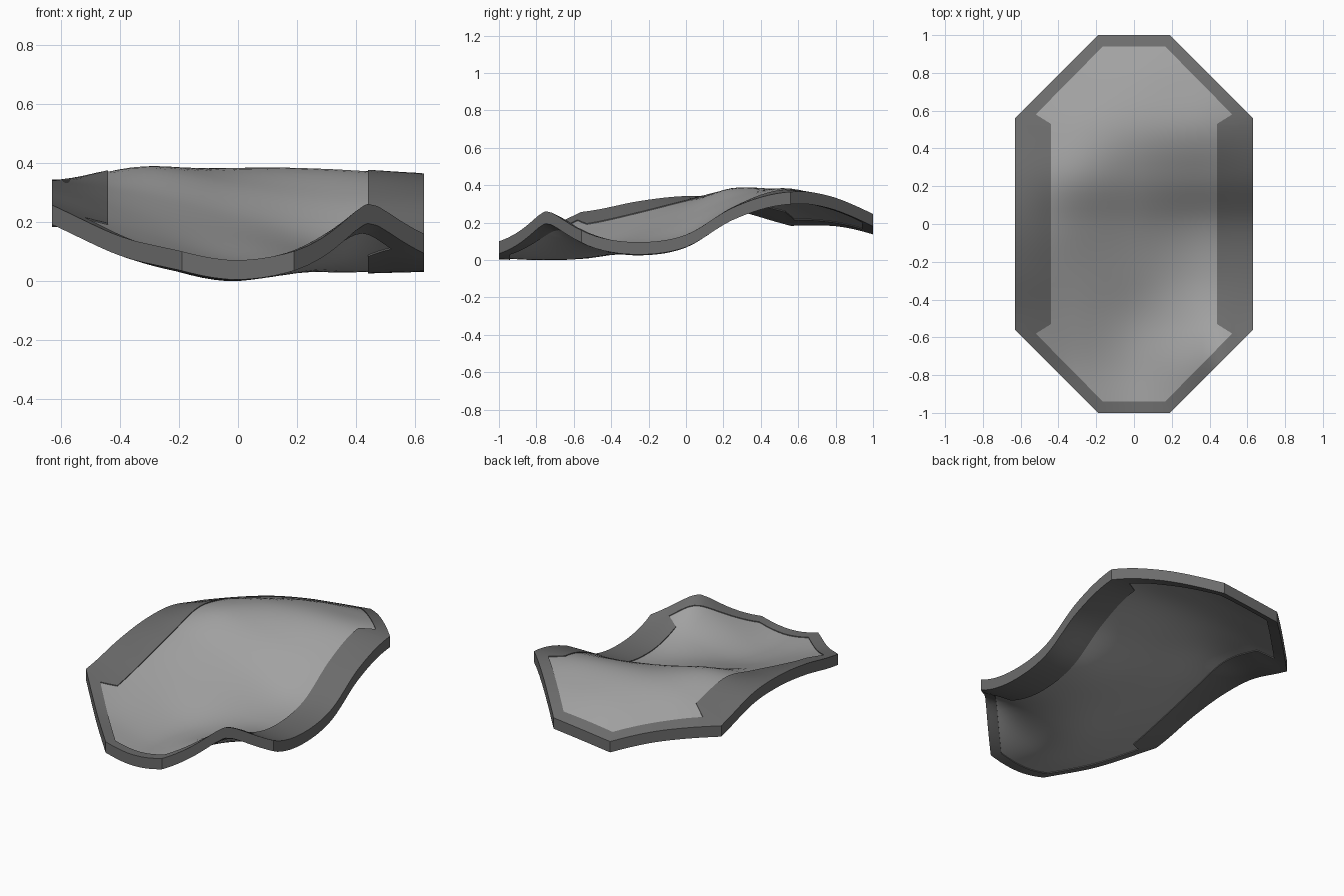
import bpy
import bmesh
import math

cube = bpy.data.objects.get("Cube")
if cube:
    bpy.data.objects.remove(cube)

# Top height of the rim in rows from front to back, columns from -x to +x
HEIGHTS = [
    [.24, .135, .07, .14, .30],
    [.24, .125, .06, .15, .255],
    [.265, .16, .075, .10, .13],
    [.315, .22, .14, .09, .095],
    [.342, .30, .22, .14, .135],
    [.332, .39, .335, .29, .28],
    [.265, .365, .388, .382, .358],
    [.20, .28, .335, .342, .355],
    [.17, .19, .225, .26, .30],
]


def spline(values, t):
    """Smooth curve through evenly spaced values."""
    last = len(values) - 1
    t = min(max(t, 0), last)
    i = min(int(t), last - 1)
    f = t - i
    b, c = values[i], values[i + 1]
    a = values[i - 1] if i else 2 * b - c
    d = values[i + 2] if i + 2 <= last else 2 * c - b
    return b + f / 2 * (c - a + f * (2*a - 5*b + 4*c - d + f * (3*(b - c) + d - a)))


def height(x, y):
    across = (x / 0.63 + 1) * 2
    base = spline([spline(row, across) for row in HEIGHTS], (y + 1) * 4)
    # Raised fold running inward from the front left slanted edge
    fold = math.hypot((x - 0.44) / 0.11, (y + 0.75) / 0.24)
    return base + 0.07 * math.exp(-fold ** 1.6)


def material(name, value):
    mat = bpy.data.materials.new(name)
    color = (value, value, value, 1)
    mat.use_nodes = True
    mat.diffuse_color = color
    mat.node_tree.nodes["Principled BSDF"].inputs["Base Color"].default_value = color
    return mat


def octagon(side, corner, end, tip):
    """Long octagon, counter-clockwise from the front right end corner."""
    q = [(tip, -end), (side, -corner), (side, corner), (tip, end)]
    return q + [(-x, -y) for x, y in q]


def wavy_slab(name, polygons, mat, top, thickness):
    """Flat outline, cut into a fine grid, thickened and bent to the wave."""
    bm = bmesh.new()
    for poly in polygons:
        bm.faces.new([bm.verts.new((x, y, 0)) for x, y in poly])
    bmesh.ops.remove_doubles(bm, verts=bm.verts, dist=1e-4)
    for normal, count in (((1, 0, 0), 16), ((0, 1, 0), 25)):
        for i in range(-count, count + 1):
            bmesh.ops.bisect_plane(bm, geom=bm.verts[:] + bm.edges[:] + bm.faces[:],
                                   dist=1e-4, plane_no=normal,
                                   plane_co=[c * i * 0.04 for c in normal])
    ext = bmesh.ops.extrude_face_region(bm, geom=bm.faces[:], use_keep_orig=True)
    for v in ext["geom"]:
        if isinstance(v, bmesh.types.BMVert):
            v.co.z = thickness
    for v in bm.verts:
        v.co.z += height(v.co.x, v.co.y) - top - thickness
    bmesh.ops.recalc_face_normals(bm, faces=bm.faces)
    mesh = bpy.data.meshes.new(name)
    bm.to_mesh(mesh)
    bm.free()
    mesh.materials.append(mat)
    obj = bpy.data.objects.new(name, mesh)
    bpy.context.collection.objects.link(obj)
    bpy.ops.object.select_all(action="DESELECT")
    obj.select_set(True)
    bpy.context.view_layer.objects.active = obj
    bpy.ops.object.shade_smooth_by_angle(angle=math.radians(35))


light_grey = material("light grey panel", 0.36)
dark_grey = material("dark grey frame", 0.15)

# Thin panel, tucked under the side bands
inner = octagon(0.52, 0.58, 0.94, 0.165)
wavy_slab("panel", [inner], light_grey, 0.005, 0.056)

# Thick rim with a wide band along each side
outer = octagon(0.63, 0.56, 1.0, 0.19)
rim = []
for i in range(8):
    j = (i + 1) % 8
    if i % 4 != 1:
        rim.append([outer[i], outer[j], inner[j], inner[i]])
for s in (1, -1):
    band = [(0.63, 0.56), (0.52, 0.58), (0.44, 0.53)]
    tabs = [[(x, k * y) for x, y in band] + [(0.63, k * 0.53)] for k in (1, -1)]
    strip = [(0.63, -0.53), (0.63, 0.53), (0.44, 0.53), (0.44, -0.53)]
    rim += [[(s * x, y) for x, y in poly] for poly in tabs + [strip]]
wavy_slab("frame", rim, dark_grey, 0.0, 0.066)
